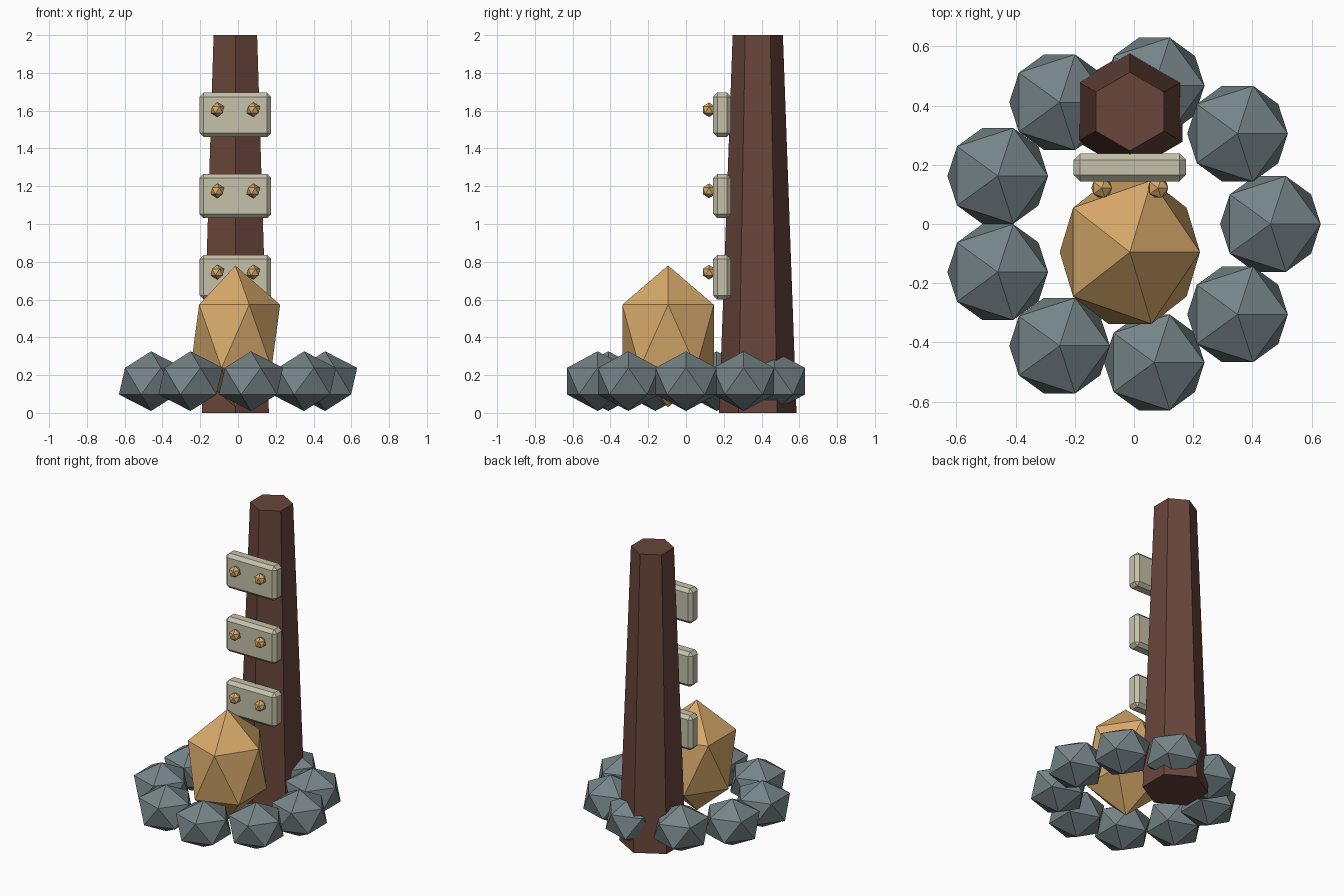
import bpy
from math import cos, sin, radians

default = bpy.data.objects.get("Cube")
if default:
    bpy.data.objects.remove(default, do_unlink=True)


def make_material(name, rgb):
    mat = bpy.data.materials.new(name)
    mat.use_nodes = True
    colour = (*rgb, 1)
    mat.diffuse_color = colour
    mat.node_tree.nodes["Principled BSDF"].inputs["Base Color"].default_value = colour
    return mat


dark_wood = make_material("dark wood", (0.14, 0.06, 0.042))
grey_stone = make_material("grey stone", (0.18, 0.23, 0.245))
amber = make_material("amber", (0.68, 0.40, 0.145))
pale_board = make_material("pale board", (0.56, 0.535, 0.40))

AXIS_X = -0.014  # shared centre line of post, boards and gem


def finish(name, mat):
    obj = bpy.context.object
    obj.name = name
    obj.data.materials.append(mat)
    return obj


def faceted_ball(name, location, scale, mat):
    bpy.ops.mesh.primitive_ico_sphere_add(subdivisions=1, radius=1, location=location)
    bpy.context.object.scale = scale
    return finish(name, mat)


# Tapered six-sided post
bpy.ops.mesh.primitive_cone_add(vertices=6, radius1=0.205, radius2=0.133,
                                depth=2, location=(AXIS_X, 0.38, 1))
finish("post", dark_wood)

# Bevelled boards, each with two round studs
for i in range(3):
    z = 0.718 + 0.43 * i
    bpy.ops.mesh.primitive_cube_add(size=1, location=(AXIS_X, 0.191, z))
    bpy.context.object.scale = (0.38, 0.094, 0.235)
    bpy.ops.object.transform_apply(location=False, rotation=False, scale=True)
    board = finish(f"board_{i + 1}", pale_board)
    bevel = board.modifiers.new("chamfer", "BEVEL")
    bevel.width = 0.022
    bevel.segments = 1
    for side, label in ((1, "left"), (-1, "right")):
        faceted_ball(f"stud_{label}_{i + 1}", (AXIS_X + side * 0.095, 0.122, z + 0.027),
                     (0.039,) * 3, amber)

# Tall faceted gem in front of the post
faceted_ball("gem", (AXIS_X, -0.095, 0.405), (0.265, 0.285, 0.375), amber)

# Ring of stones around the base
for i in range(9):
    a = radians(40 * i)
    faceted_ball(f"ring_stone_{i + 1}",
                 (AXIS_X + 0.475 * cos(a), 0.475 * sin(a), 0.168),
                 (0.19, 0.19, 0.158), grey_stone)
